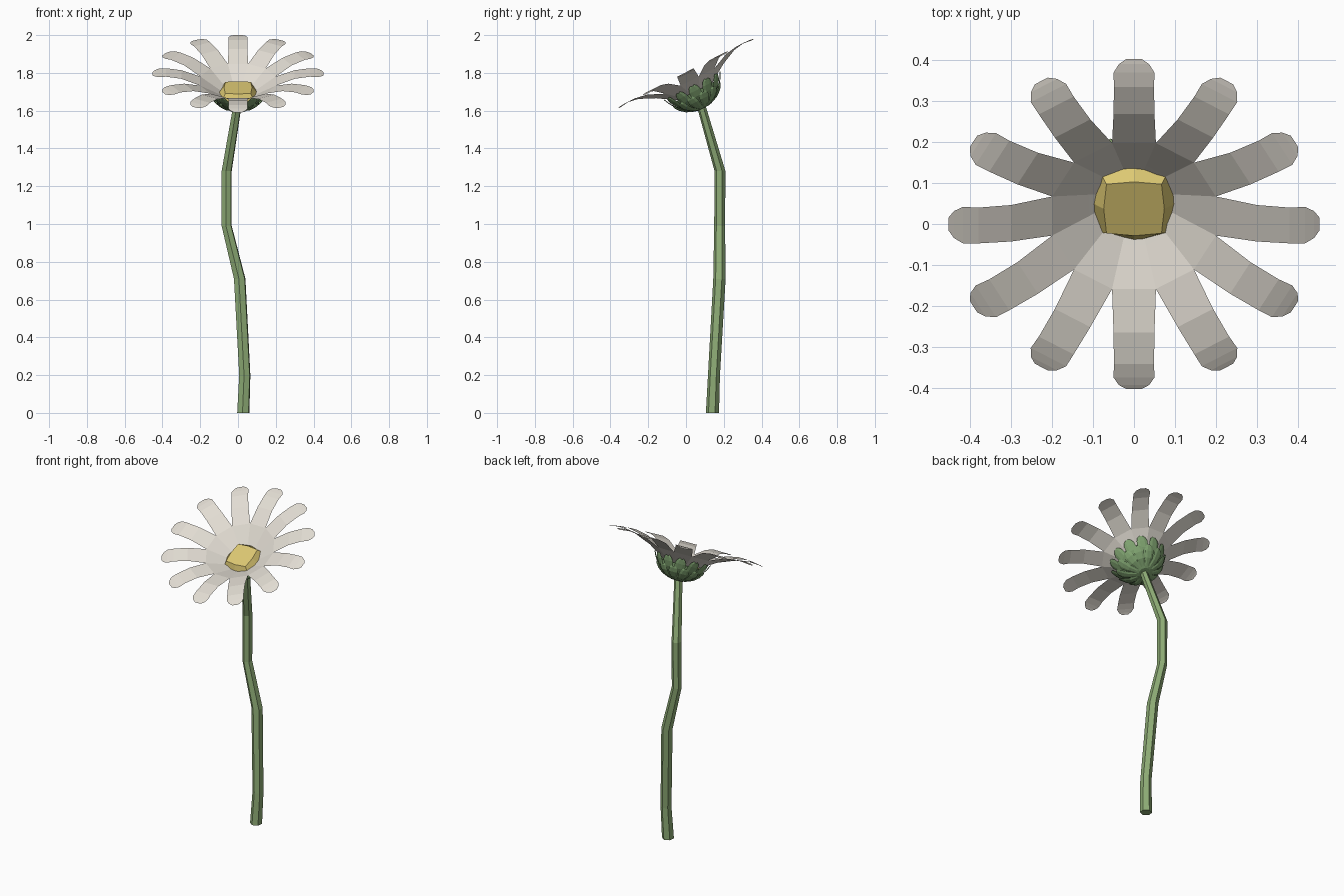
import bpy, bmesh, math
from mathutils import Matrix, Vector

if "Cube" in bpy.data.objects:
    bpy.data.objects.remove(bpy.data.objects["Cube"])


def material(name, col):
    m = bpy.data.materials.new(name)
    m.diffuse_color = (*col, 1)
    m.use_nodes = True
    m.node_tree.nodes["Principled BSDF"].inputs["Base Color"].default_value = m.diffuse_color
    return m


WHITE = material("petal white", (0.76, 0.72, 0.65))
YELLOW = material("disc yellow", (0.72, 0.58, 0.17))
STEM = material("stem green", (0.27, 0.41, 0.18))
LEAF = material("calyx green", (0.21, 0.36, 0.16))

# Flower head leans forward; local z is the flower axis, z = 0 at petal tips
HEAD = Matrix.Translation((0, 0, 1.795)) @ Matrix.Rotation(math.radians(27), 4, 'X')


def finish(name, bm, mat, matrix=Matrix()):
    bm.transform(matrix)
    me = bpy.data.meshes.new(name)
    bm.to_mesh(me)
    bm.free()
    me.materials.append(mat)
    ob = bpy.data.objects.new(name, me)
    bpy.context.collection.objects.link(ob)
    return ob


def loft(bm, rings, closed=True):
    """Skin a list of point rows with quads."""
    rows = [[bm.verts.new(p) for p in r] for r in rings]
    for a, b in zip(rows, rows[1:]):
        n = len(a)
        for i in range(n if closed else n - 1):
            j = (i + 1) % n
            bm.faces.new((a[i], a[j], b[j], b[i]))
    return rows


def blades(name, profile, count, offset, mat, cup=0.0):
    """Ring of blades; profile rows are (radius, height, half width)."""
    bm = bmesh.new()
    for k in range(count):
        rot = Matrix.Rotation(2 * math.pi * k / count + offset, 3, 'Z')
        rows = [[rot @ Vector((r - cup * abs(s), s * w, h + cup * abs(s)))
                 for s in (1, 0.45, -0.45, -1)] for r, h, w in profile]
        loft(bm, rows, False)
    bmesh.ops.remove_doubles(bm, verts=bm.verts, dist=0.0005)
    bmesh.ops.recalc_face_normals(bm, faces=bm.faces)
    up = sum(f.normal.z * f.calc_area() for f in bm.faces)
    if up < 0:
        bmesh.ops.reverse_faces(bm, faces=bm.faces)
    return finish(name, bm, mat, HEAD)


# Twelve white petals joined into a cup near the middle
t = math.tan(math.pi / 12)
petals = [(0.03, -0.15, 0.03 * t), (0.11, -0.10, 0.11 * t), (0.20, -0.043, 0.2 * t),
          (0.30, -0.004, 0.05), (0.38, 0.008, 0.049), (0.418, 0.006, 0.05),
          (0.44, 0.003, 0.037), (0.453, 0.0, 0.018)]
blades("petals", petals, 12, 0, WHITE)

# Low-poly yellow centre, a rounded square dome
bm = bmesh.new()
rings = []
for mid, corner, h in ((0.09, 0.10, -0.16), (0.11, 0.12, -0.122), (0.074, 0.095, -0.082)):
    rings.append([((mid, corner)[i % 2] * math.cos(i * math.pi / 4),
                   (mid, corner)[i % 2] * math.sin(i * math.pi / 4), h) for i in range(8)])
rows = loft(bm, rings)
bm.faces.new(rows[-1])
bm.faces.new(rows[0][::-1])
finish("flower_centre", bm, YELLOW, HEAD)

# Green bowl under the petals
bm = bmesh.new()
rings = [[(r * math.cos(i * math.pi / 6), r * math.sin(i * math.pi / 6), h) for i in range(12)]
         for r, h in ((0.035, -0.203), (0.08, -0.183), (0.118, -0.145), (0.135, -0.105))]
rows = loft(bm, rings)
bm.faces.new(rows[0][::-1])
finish("calyx_bowl", bm, LEAF, HEAD)

# Two overlapping layers of rounded sepals
upper = [(0.10, -0.168, 0.022), (0.135, -0.135, 0.032), (0.155, -0.105, 0.032),
         (0.165, -0.085, 0.024), (0.17, -0.075, 0.011)]
lower = [(0.05, -0.203, 0.012), (0.095, -0.185, 0.022), (0.126, -0.16, 0.029),
         (0.142, -0.138, 0.023), (0.147, -0.128, 0.011)]
for name, prof, off in (("upper_sepals", upper, 0), ("lower_sepals", lower, math.pi / 12)):
    ob = blades(name, prof, 12, off, LEAF, 0.006)
    ob.data.flip_normals()

# Six-sided stem through a bent path: x, y, z, radius
path = [(0.028, 0.14, 0, 0.035), (0.036, 0.148, 0.2, 0.032), (0.009, 0.177, 0.71, 0.033),
        (-0.06, 0.178, 0.99, 0.029), (-0.06, 0.18, 1.28, 0.029), (-0.006, 0.085, 1.61, 0.024),
        (0, 0.075, 1.64, 0.024)]
bm = bmesh.new()
rings = [[(x + r * math.cos(i * math.pi / 3 + 0.4), y + r * math.sin(i * math.pi / 3 + 0.4), z)
          for i in range(6)] for x, y, z, r in path]
rows = loft(bm, rings)
bm.faces.new(rows[0][::-1])
bm.faces.new(rows[-1])
finish("stem", bm, STEM)
